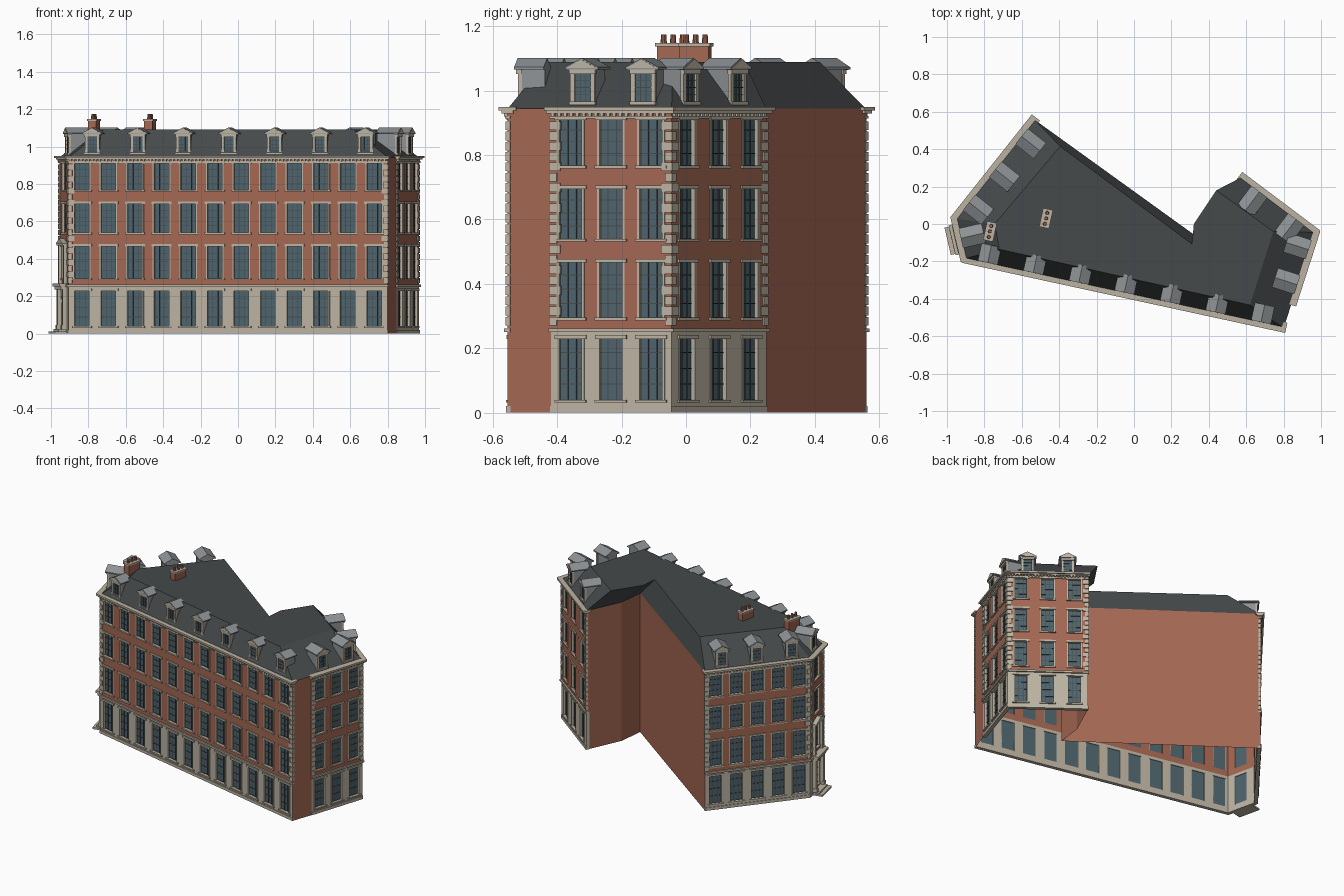
import bpy, bmesh, math
from mathutils import Vector

if "Cube" in bpy.data.objects:
    bpy.data.objects.remove(bpy.data.objects["Cube"])

def material(name, rgb):
    m = bpy.data.materials.new(name)
    m.diffuse_color = (*rgb, 1)
    m.use_nodes = True
    m.node_tree.nodes["Principled BSDF"].inputs["Base Color"].default_value = m.diffuse_color
    return m

BRICK = material("brick", (.37, .135, .085))
STONE = material("stone", (.50, .45, .36))
SLATE = material("slate", (.06, .067, .069))
GLASS = material("glass", (.075, .125, .15))
LEAD = material("lead", (.27, .29, .30))

class Frame:
    """Local axes of a wall: s along it, d outward, z up."""
    def __init__(self, p, q):
        self.o = Vector((*p, 0))
        v = Vector((*q, 0)) - self.o
        self.len = v.length
        self.t = v.normalized()
        self.n = Vector((self.t.y, -self.t.x, 0))

    def at(self, s, d, z):
        return self.o + self.t * s + self.n * d + Vector((0, 0, z))

parts = {}

def mesh(name, mat):
    if name not in parts:
        parts[name] = (bmesh.new(), mat)
    return parts[name][0]

def prism(bm, f, pts, d0, d1):
    """Extrude an (s, z) outline from depth d0 to d1."""
    a = [bm.verts.new(f.at(s, d0, z)) for s, z in pts]
    b = [bm.verts.new(f.at(s, d1, z)) for s, z in pts]
    bm.faces.new(a)
    bm.faces.new(b[::-1])
    for i in range(len(a)):
        j = (i + 1) % len(a)
        bm.faces.new((a[i], b[i], b[j], a[j]))

def box(bm, f, s0, s1, d0, d1, z0, z1):
    prism(bm, f, [(s0, z0), (s1, z0), (s1, z1), (s0, z1)], d0, d1)

# Footprint corners, counter-clockwise
SW, A, A2, E = (-.905, -.185), (.80, -.555), (.847, -.42), (.968, -.045)
NE, W1, W2 = (.575, .25), (.47, .02), (.45, -.15)
NW, W = (-.535, .56), (-.955, .03)
ROWS = [(.04, .235), (.295, .472), (.54, .70), (.768, .915)]
T = .02

def window(name, f, c, w, z0, z1, stone, nv=2, nh=4):
    g, fr = mesh(name + "_glass", GLASS), mesh(name + "_glazing_bars", SLATE)
    h = w / 2
    box(g, f, c - h, c + h, -.016, -.013, z0, z1)
    for i in range(nv + 2):
        s = c - h + w * i / (nv + 1)
        box(fr, f, s - .0015, s + .0015, -.014, -.010, z0, z1)
    for i in range(nh + 1):
        z = z0 + (z1 - z0) * i / nh
        box(fr, f, c - h, c + h, -.014, -.010, z - .0015, z + .0015)
    for s in (c - h, c + h):
        box(stone, f, s - .005, s + .003, -.016, .002, z0, z1)
    box(stone, f, c - h - .010, c + h + .010, -.012, .007, z1 - .006, z1 + .006)
    box(stone, f, c - h - .010, c + h + .010, -.012, .008, z0 - .009, z0)

def dormer(name, f, c, depth):
    body, trim = mesh(name + "_dormer_bodies", LEAD), mesh(name + "_dormer_trim", STONE)
    d = -.018
    box(body, f, c - .036, c + .036, -depth, d - .006, .95, 1.068)
    prism(body, f, [(c - .054, 1.066), (c + .054, 1.066), (c + .054, 1.073),
                    (c, 1.102), (c - .054, 1.073)], -depth, d + .012)
    box(mesh(name + "_dormer_glass", GLASS), f, c - .028, c + .028, d - .01, d - .004, .965, 1.06)
    for s in (-1, 1):
        box(trim, f, c + s * .033 - .007, c + s * .033 + .007, d - .01, d + .003, .955, 1.064)
    for z0, z1, w in ((.955, .966, .042), (1.052, 1.064, .042), (1.064, 1.072, .05)):
        box(trim, f, c - w, c + w, d - .01, d + .008, z0, z1)
    prism(trim, f, [(c - .05, 1.07), (c + .05, 1.07), (c, 1.097)], d, d + .014)
    bars = mesh(name + "_dormer_bars", SLATE)
    for s in (-.009, .009):
        box(bars, f, c + s - .001, c + s + .001, d - .005, d - .001, .965, 1.055)
    for z in (.988, 1.01, 1.032):
        box(bars, f, c - .028, c + .028, d - .005, d - .001, z - .001, z + .001)

def facade(name, p, q, n, w, dormers, depth):
    f = Frame(p, q)
    L = f.len
    brick, base = mesh(name + "_brick_wall", BRICK), mesh(name + "_ground_storey", STONE)
    stone = mesh(name + "_stone_trim", STONE)
    step = L / n
    # wall built from solid bands and piers around the openings
    edges = [0] + [z for r in ROWS for z in r] + [.945]
    for i in range(0, len(edges), 2):
        lo, hi = edges[i], edges[i + 1]
        if lo < .255 < hi:
            box(base, f, 0, L, -T, 0, lo, .255)
            lo = .255
        box(base if hi < .1 else brick, f, 0, L, -T, 0, lo, hi)
    for k, (z0, z1) in enumerate(ROWS):
        for i in range(n + 1):
            a = 0 if i == 0 else (i - .5) * step + w / 2
            b = L if i == n else (i + .5) * step - w / 2
            box(base if k == 0 else brick, f, a, b, -T, 0, z0, z1)
        for i in range(n):
            window(name, f, (i + .5) * step, w, z0, z1, stone)
    # string course, plinth and cornice with dentils
    box(stone, f, -.004, L + .004, -.01, .010, .250, .262)
    box(stone, f, -.002, L + .002, -.01, .004, 0, .02)
    box(stone, f, -.004, L + .004, -.01, .006, .913, .922)
    box(stone, f, -.010, L + .010, -.02, .016, .930, .938)
    box(stone, f, -.014, L + .014, -.03, .025, .938, .950)
    for i in range(int(L / .02)):
        box(stone, f, i * .02 + .005, i * .02 + .015, -.002, .012, .920, .932)
    # alternating quoins at both ends
    for i in range(20):
        z, qw = .270 + i * .032, (.032 if i % 2 else .020)
        for s0, s1 in ((-.004, qw), (L - qw, L + .004)):
            box(stone, f, s0, s1, -.01, .005, z, z + .027)
    for i in range(dormers):
        dormer(name, f, (i + .5) * L / dormers, depth)
    return f

front = facade("front", SW, A, 12, .088, 7, .10)
facade("right", A2, E, 3, .082, 2, .13)
facade("right_rear", E, NE, 3, .082, 2, .13)
facade("left", NW, W, 5, .086, 3, .13)
entry = facade("corner", W, SW, 1, .09, 1, .13)

# Plain party walls
for p, q in ((A, A2), (NE, W1), (W1, W2), (W2, NW)):
    f, bm = Frame(p, q), mesh("plain_walls", BRICK)
    bm.faces.new([bm.verts.new(f.at(*c)) for c in
                  ((0, 0, 0), (f.len, 0, 0), (f.len, 0, .945), (0, 0, .945))])

# Mansard roof from eave ring to flat top
roof = mesh("mansard_roof", SLATE)
eave = [SW, A, E, NE, W1, W2, NW, W]
top = [(-.72, -.135), (.62, -.433), (.745, -.04), (.44, .18),
       (.32, 0), (.31, -.107), (-.395, .415), (-.745, 0)]
lo = [roof.verts.new((*p, .943)) for p in eave]
hi = [roof.verts.new((*p, 1.09)) for p in top]
for i in range(8):
    j = (i + 1) % 8
    roof.faces.new((lo[i], lo[j], hi[j], hi[i]))
roof.faces.new(hi)

# Corner entrance: steps, arch, pilasters, upper window surround
m = entry.len / 2
surround = mesh("entrance_surround", STONE)
arch = [(m + .045 * math.cos(math.pi * i / 12), .165 + .045 * math.sin(math.pi * i / 12)) for i in range(13)]
prism(surround, entry, [(m - .05, .165), (m - .05, .24), (m + .05, .24), (m + .05, .165)] + arch, -.015, .006)
box(surround, entry, m - .075, m + .075, 0, .068, 0, .012)
box(surround, entry, m - .06, m + .06, 0, .045, .012, .024)
for s in (-1, 1):
    c = m + s * .06
    box(surround, entry, c - .011, c + .011, 0, .024, .02, .235)
    box(surround, entry, c - .014, c + .014, 0, .03, .02, .045)
    box(surround, entry, c - .009, c + .009, 0, .018, .262, .470)
box(surround, entry, m - .075, m + .075, 0, .034, .235, .252)
box(surround, entry, m - .082, m + .082, 0, .044, .252, .268)
box(surround, entry, m - .072, m + .072, 0, .026, .470, .482)
prism(surround, entry, [(m - .075, .482), (m + .075, .482), (m, .508)], 0, .028)

# Chimneys with caps and pots
for cx, cy in ((-.77, -.04), (-.47, .03)):
    f = Frame((cx, cy), (cx + front.t.x, cy + front.t.y))
    stack, cap = mesh("chimney_stacks", BRICK), mesh("chimney_caps", STONE)
    box(stack, f, -.022, .022, -.046, .046, 1.02, 1.138)
    box(cap, f, -.027, .027, -.051, .051, 1.138, 1.148)
    for d in (-.03, 0, .03):
        pots = mesh("chimney_pots", BRICK)
        r = bmesh.ops.create_cone(pots, cap_ends=True, segments=10, radius1=.010, radius2=.008, depth=.028)
        bmesh.ops.translate(pots, verts=r["verts"], vec=f.at(0, d, 1.16))

# Turn every gathered part into an object
for name, (bm, mat) in parts.items():
    bmesh.ops.recalc_face_normals(bm, faces=bm.faces)
    me = bpy.data.meshes.new(name)
    bm.to_mesh(me)
    bm.free()
    me.materials.append(mat)
    bpy.context.collection.objects.link(bpy.data.objects.new(name, me))
